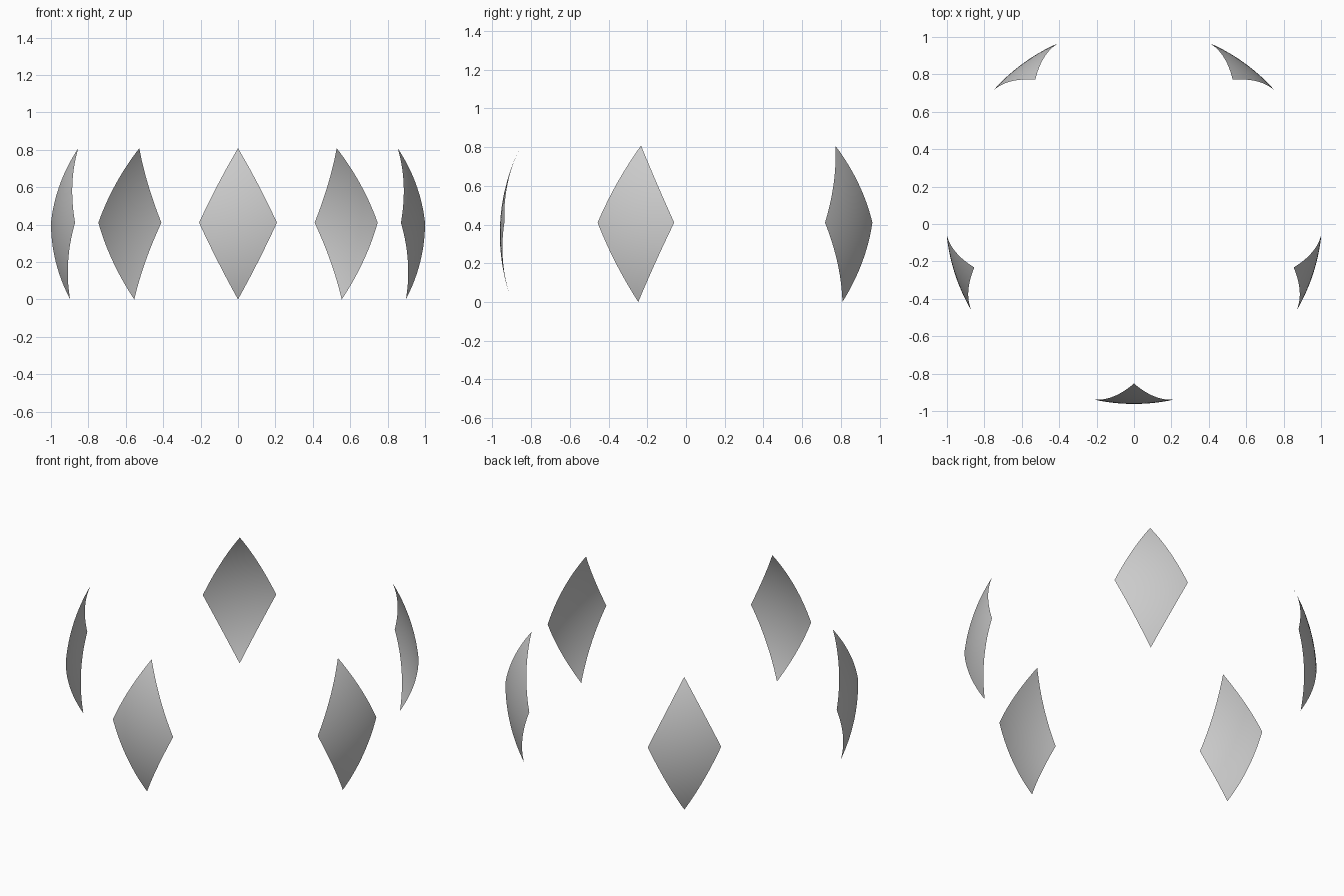
import bpy, bmesh
from math import radians, sin, cos, sqrt, pi
from mathutils import Vector, Matrix

if "Cube" in bpy.data.objects:
    bpy.data.objects.remove(bpy.data.objects["Cube"])

R = 1.007                              # sphere the panels are cut from
CENTRE = Vector((0, 0.045, 0.352))
TOP, SIDE = 0.808, 0.41                # heights of the upper tip and side corners
HALF_ANGLE = radians(11.95)
N = 20


def on_sphere(z, angle):
    """Direction from the sphere centre, facing -y at angle 0."""
    h = z - CENTRE.z
    r = sqrt(R * R - h * h)
    return Vector((r * sin(angle), -r * cos(angle), h))


bottom, top = on_sphere(0, 0), on_sphere(TOP, 0)
left, right = on_sphere(SIDE, -HALF_ANGLE), on_sphere(SIDE, HALF_ANGLE)


def panel(name, turn):
    """Diamond bounded by great-circle arcs, projected on the sphere."""
    bm = bmesh.new()
    rot = Matrix.Rotation(turn, 3, 'Z')
    grid = []
    for i in range(N + 1):
        u = i / N
        row = []
        for j in range(N + 1):
            v = j / N
            p = bottom.lerp(right, u).lerp(left.lerp(top, u), v)
            row.append(bm.verts.new(rot @ (p.normalized() * R)))
        grid.append(row)
    for i in range(N):
        for j in range(N):
            bm.faces.new((grid[i][j], grid[i + 1][j],
                          grid[i + 1][j + 1], grid[i][j + 1]))
    for f in bm.faces:
        f.smooth = True
    me = bpy.data.meshes.new(name)
    bm.to_mesh(me)
    bm.free()
    ob = bpy.data.objects.new(name, me)
    ob.location = CENTRE
    bpy.context.collection.objects.link(ob)


# Five diamond panels around the ring
for k in range(5):
    panel(f"diamond_panel_{k + 1}", k * 2 * pi / 5)
